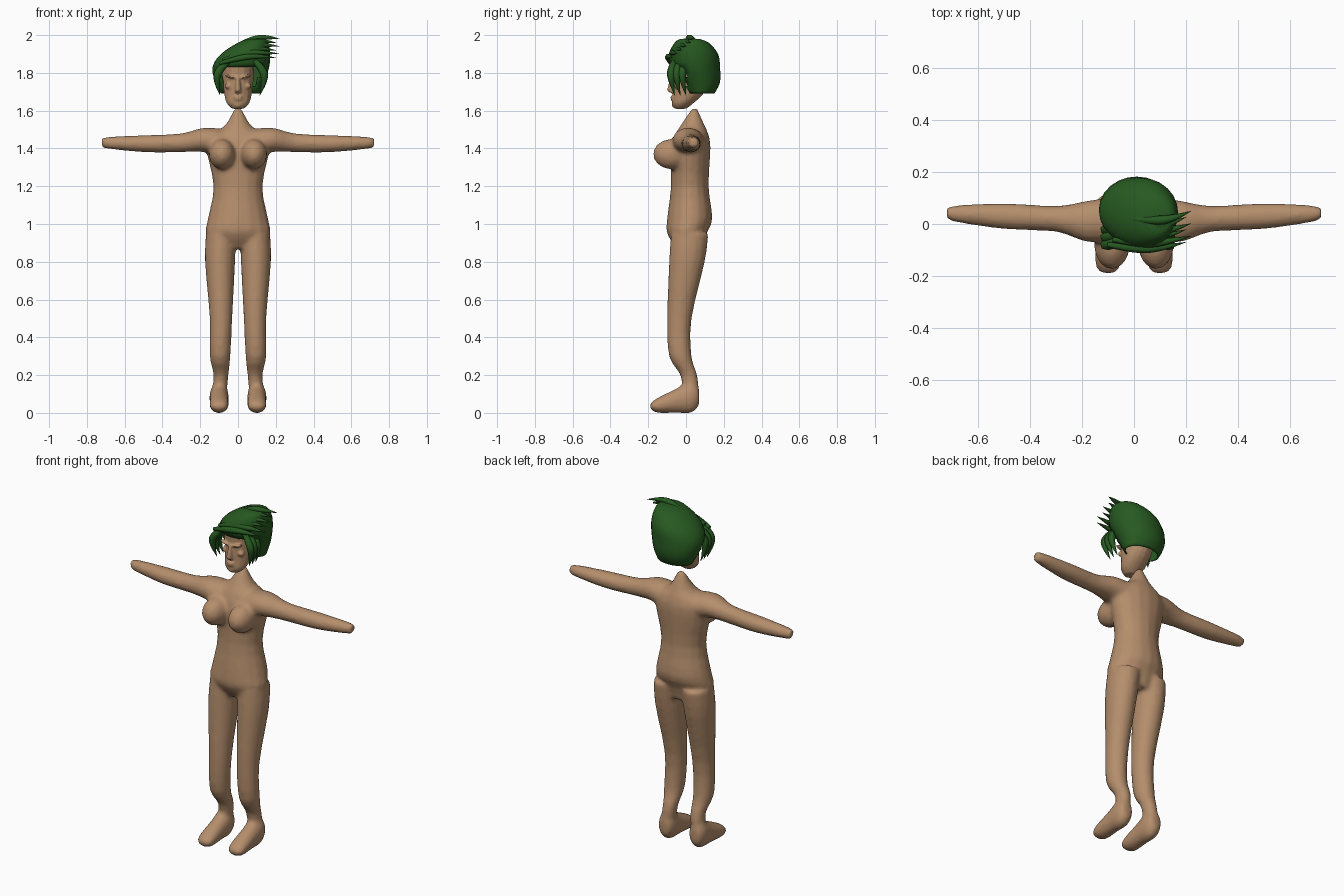
import bpy, bmesh, math
from mathutils import Matrix, Vector

if "Cube" in bpy.data.objects:
    bpy.data.objects.remove(bpy.data.objects["Cube"])


def material(name, rgb):
    mat = bpy.data.materials.new(name)
    mat.use_nodes = True
    mat.diffuse_color = (*rgb, 1)
    shader = mat.node_tree.nodes["Principled BSDF"]
    shader.inputs["Base Color"].default_value = (*rgb, 1)
    return mat


skin = material("tan skin", (.46, .27, .15))
green = material("dark green hair", (.02, .1, .015))


def curve_through(before, start, end, after, t):
    """Value on a smooth curve passing through start and end."""
    slope_in, slope_out = (end - before) / 2, (after - start) / 2
    bend = 3 * (end - start) - 2 * slope_in - slope_out
    twist = slope_in + slope_out - 2 * (end - start)
    return start + t * (slope_in + t * (bend + t * twist))


def smooth_rows(rows, steps=3):
    """Extra cross-sections eased in between the given ones."""
    last = len(rows) - 1
    result = []
    for i in range(last):
        around = (rows[max(i - 1, 0)], rows[i], rows[i + 1], rows[min(i + 2, last)])
        for step in range(steps):
            result.append([curve_through(*values, step / steps) for values in zip(*around)])
    return result + [rows[last]]


def loft(bm, axis, rows, side=1, sides=16):
    """Oval rings; each row is position, centre, half width, low edge, high edge."""
    rings = []
    for along, centre, half, low, high in smooth_rows(rows):
        ring = []
        for i in range(sides):
            angle = math.tau * i / sides
            a = centre + half * math.cos(angle)
            b = (low + high) / 2 + (high - low) / 2 * math.sin(angle)
            x, y, z = {"x": (along, a, b), "y": (a, along, b), "z": (a, b, along)}[axis]
            ring.append(bm.verts.new((x * side, y, z)))
        rings.append(ring)
    for ring, following in zip(rings, rings[1:]):
        for i in range(sides):
            bm.faces.new((ring[i - 1], ring[i], following[i], following[i - 1]))
    bm.faces.new(rings[0])
    bm.faces.new(rings[-1])


def ball(bm, centre, size, tilt=0):
    matrix = Matrix.Translation(centre) @ Matrix.Rotation(tilt, 4, "Y") @ Matrix.Diagonal((*size, 1))
    bmesh.ops.create_uvsphere(bm, u_segments=16, v_segments=10, radius=1, matrix=matrix)


def finish(bm, name, mat):
    bmesh.ops.recalc_face_normals(bm, faces=bm.faces)
    for face in bm.faces:
        face.smooth = True
    mesh = bpy.data.meshes.new(name)
    bm.to_mesh(mesh)
    bm.free()
    mesh.materials.append(mat)
    obj = bpy.data.objects.new(name, mesh)
    bpy.context.collection.objects.link(obj)
    return obj


def blend(obj, voxel, rounds):
    """Fuse overlapping volumes into one soft skin."""
    fuse = obj.modifiers.new("fuse", "REMESH")
    fuse.mode = "VOXEL"
    fuse.voxel_size = voxel
    fuse.use_smooth_shade = True
    soften = obj.modifiers.new("soften", "SMOOTH")
    soften.iterations = rounds


# Torso with neck stub
bm = bmesh.new()
loft(bm, "z", [
    (.87, 0, .12, -.05, .09), (.95, 0, .17, -.1, .11), (1.03, 0, .16, -.1, .14),
    (1.2, 0, .13, -.08, .12), (1.4, 0, .17, -.08, .13), (1.47, 0, .15, -.06, .12),
    (1.52, 0, .07, -.03, .1), (1.61, 0, .02, .03, .06)])
for side in (1, -1):
    # Arms
    loft(bm, "x", [
        (.05, .02, .09, 1.34, 1.5), (.18, .01, .08, 1.38, 1.51), (.3, .02, .05, 1.38, 1.48),
        (.5, .03, .05, 1.38, 1.47), (.7, .04, .03, 1.4, 1.46), (.72, .04, .01, 1.41, 1.44)], side)
    # Chest
    ball(bm, (.085 * side, -.075, 1.37), (.07, .1, .08))
    # Legs
    loft(bm, "z", [
        (.1, .1, .04, -.02, .07), (.2, .09, .04, -.03, .06), (.3, .095, .055, -.09, .03),
        (.5, .09, .06, -.1, .03), (.8, .095, .08, -.09, .1), (.95, .09, .08, -.08, .12)], side)
    # Feet
    loft(bm, "y", [
        (.07, .1, .03, .04, .13), (.03, .1, .05, 0, .17), (-.05, .1, .05, 0, .13),
        (-.15, .1, .05, 0, .08), (-.19, .1, .03, .02, .05)], side)
blend(finish(bm, "body", skin), .012, 4)

# Head
bm = bmesh.new()
loft(bm, "z", [
    (1.61, 0, .03, -.06, 0), (1.64, 0, .06, -.075, .04), (1.7, 0, .075, -.07, .1),
    (1.8, 0, .085, -.07, .14), (1.87, 0, .08, -.07, .13), (1.93, 0, .05, -.03, .1)])
# Nose
loft(bm, "z", [(1.695, 0, .02, -.08, -.04), (1.71, 0, .017, -.1, -.04), (1.78, 0, .01, -.08, -.04)])
# Lips and chin
for height in (1.66, 1.673):
    ball(bm, (0, -.07, height), (.025, .013, .006))
ball(bm, (0, -.06, 1.63), (.02, .015, .015))
for side in (1, -1):
    # Brow ridges and cheekbones
    ball(bm, (.037 * side, -.064, 1.78), (.034, .016, .008), -.2 * side)
    ball(bm, (.05 * side, -.046, 1.73), (.02, .015, .015))
blend(finish(bm, "head", skin), .006, 2)

# Hair cap, opened over the face
bm = bmesh.new()
loft(bm, "z", [
    (1.69, .015, .105, .01, .15), (1.75, .01, .13, -.03, .18), (1.83, .015, .15, -.08, .18),
    (1.9, .04, .13, -.09, .17), (1.96, .08, .08, -.06, .12), (1.98, .1, .04, -.03, .07)], sides=24)
opening = []
for face in bm.faces:
    middle = face.calc_center_median()
    if middle.z < 1.83 and (middle.y < 0 or len(face.verts) > 4):
        opening.append(face)
bmesh.ops.delete(bm, geom=opening, context="FACES")
shell = finish(bm, "hair_cap", green).modifiers.new("thickness", "SOLIDIFY")
shell.thickness = .008


def lock(name, root, tip, bulge, width):
    """Tapered hair lock, fullest near its root and pointed at its end."""
    root, tip, bulge = Vector(root), Vector(tip), Vector(bulge)
    path = [root, root.lerp(tip, .35) + bulge, root.lerp(tip, .7) + bulge, tip]
    curve = bpy.data.curves.new(name, "CURVE")
    curve.dimensions = "3D"
    curve.bevel_depth = width
    curve.bevel_resolution = 1
    curve.use_fill_caps = True
    spline = curve.splines.new("NURBS")
    spline.points.add(len(path) - 1)
    spline.use_endpoint_u = True
    spline.order_u = 3
    spline.resolution_u = 4
    for point, position, radius in zip(spline.points, path, (.5, 1, .7, .03)):
        point.co = (*position, 1)
        point.radius = radius
    curve.materials.append(green)
    bpy.context.collection.objects.link(bpy.data.objects.new(name, curve))


# Locks swept over the crown, fanning from the forehead to the top
count = 6
for i in range(count):
    t = i / (count - 1)
    root = (-.1 + .1 * t, -.08 + .1 * t, 1.85 + .1 * t)
    tip = (.2 + .02 * (i % 2), -.07 + .12 * t, 1.88 + .1 * t)
    lock(f"swept_lock_{i}", root, tip, (0, -.02, .02), .02)

# Locks hanging beside the face
for side, label in ((1, "left"), (-1, "right")):
    for i in range(3):
        depth = -.06 + .03 * i
        root = (.02 + .06 * side, depth, 1.87)
        tip = (.01 + .105 * side, depth, 1.68)
        lock(f"{label}_hanging_lock_{i}", root, tip, (.04 * side, -.02, .02), .025)
